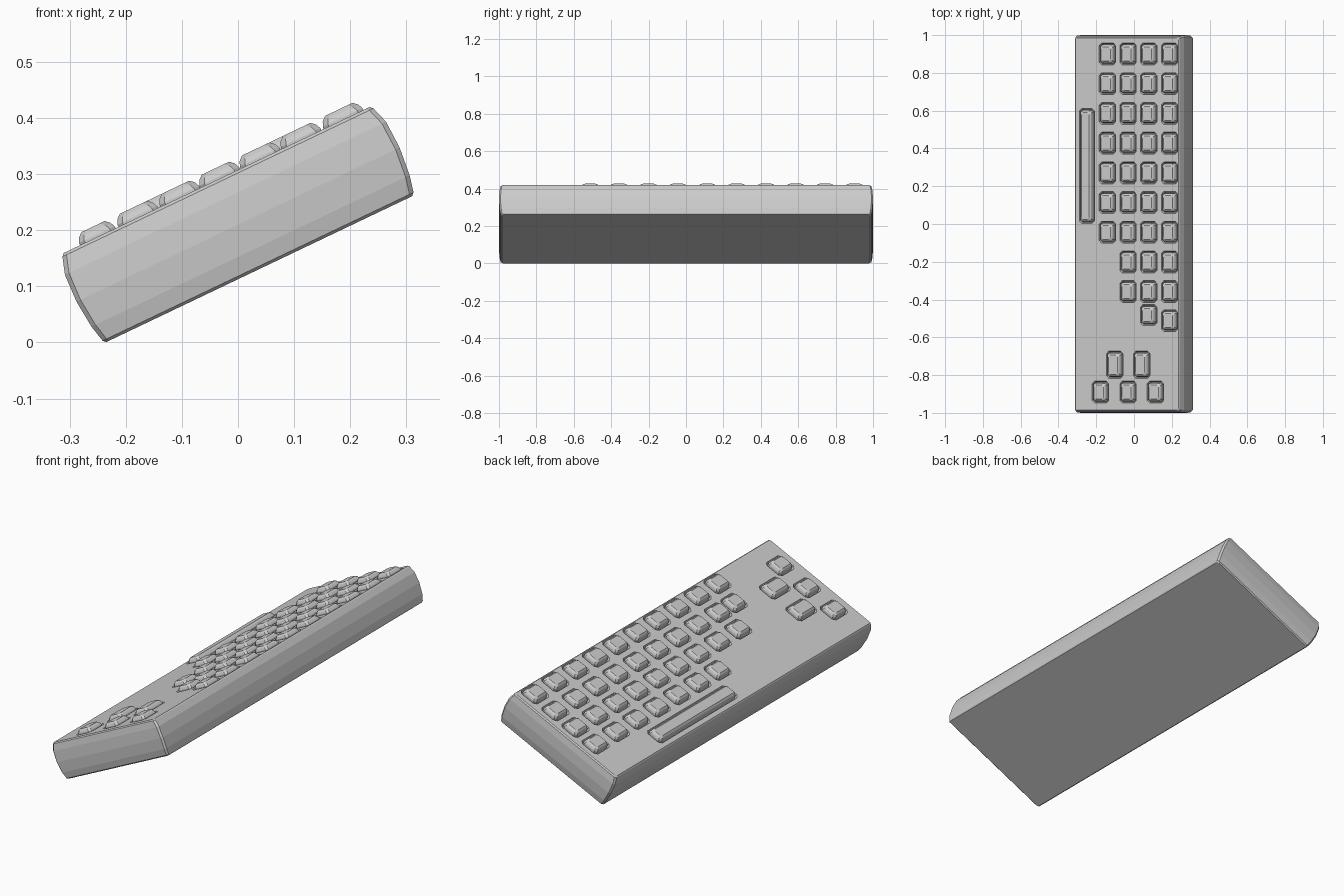
import bpy, bmesh, math
from mathutils import Matrix, Vector

if "Cube" in bpy.data.objects:
    bpy.data.objects.remove(bpy.data.objects["Cube"])

TILT = math.radians(25.5)
# everything is modelled flat (u, y, w) and then tilted about y
FRAME = Matrix.Translation((0, 0, 0.21)) @ Matrix.Rotation(-TILT, 4, 'Y')

grey = bpy.data.materials.new("plain_grey")
grey.diffuse_color = (0.6, 0.6, 0.6, 1)
grey.use_nodes = True
grey.node_tree.nodes["Principled BSDF"].inputs["Base Color"].default_value = grey.diffuse_color


def loft(bm, cu, cy, sections, chamfer):
    """Stack chamfered rectangles given as (height, half width, half length)."""
    rings = []
    for w, hu, hy in sections:
        c = chamfer
        pts = [(hu, -hy + c), (hu, hy - c), (hu - c, hy), (-hu + c, hy),
               (-hu, hy - c), (-hu, -hy + c), (-hu + c, -hy), (hu - c, -hy)]
        rings.append([bm.verts.new(FRAME @ Vector((cu + a, cy + b, w))) for a, b in pts])
    for lo, hi in zip(rings, rings[1:]):
        for i in range(8):
            j = (i + 1) % 8
            bm.faces.new((lo[i], lo[j], hi[j], hi[i]))
    bm.faces.new(rings[0][::-1])
    bm.faces.new(rings[-1])


def finish(name, bm):
    bmesh.ops.recalc_face_normals(bm, faces=bm.faces)
    me = bpy.data.meshes.new(name)
    bm.to_mesh(me)
    bm.free()
    me.materials.append(grey)
    ob = bpy.data.objects.new(name, me)
    bpy.context.collection.objects.link(ob)
    return ob


def to_u(x):
    """Position along the sloping top for a given x in plan."""
    return (x + 0.1 * math.sin(TILT)) / math.cos(TILT)


# key layout: (x, y, half width, half length) of each socket
cols = [-0.146, -0.037, 0.072, 0.183]
main = []
for r in range(9):
    y = 0.90 - 0.1573 * r
    for x in (cols if r < 7 else cols[1:]):
        main.append((x, y, 0.049, 0.059))
main += [(0.072, -0.482, 0.049, 0.056), (0.183, -0.512, 0.049, 0.059)]
cluster = [(x, -0.745, 0.049, 0.073) for x in (-0.108, 0.035)]
cluster += [(x, -0.89, 0.049, 0.059) for x in (-0.183, -0.037, 0.108)]
space = [(-0.255, 0.307, 0.045, 0.305)]

# case with bulging sides
bm = bmesh.new()
loft(bm, 0, 0, [(-0.088, 0.302, 0.985), (-0.083, 0.307, 0.991),
                (-0.052, 0.314, 0.997), (0.0, 0.319, 1.0),
                (0.052, 0.317, 0.997), (0.083, 0.307, 0.991),
                (0.088, 0.302, 0.985)], 0.008)
case = finish("case", bm)

# sockets cut around the keys
bm = bmesh.new()
for x, y, hu, hy in main + cluster + space:
    loft(bm, to_u(x), y, [(0.068, hu - 0.006, hy - 0.006),
                          (0.092, hu, hy)], 0.014)
cutter = finish("socket_cutter", bm)
cutter.hide_render = True
cutter.hide_viewport = True
cutter.display_type = 'WIRE'
mod = case.modifiers.new("sockets", 'BOOLEAN')
mod.operation = 'DIFFERENCE'
mod.solver = 'EXACT'
mod.object = cutter

# keys: chamfered caps standing in the sockets
for name, keys in (("main_keys", main), ("cluster_keys", cluster), ("space_bar", space)):
    bm = bmesh.new()
    for x, y, hu, hy in keys:
        loft(bm, to_u(x), y, [(0.064, hu - 0.009, hy - 0.009),
                              (0.092, hu - 0.010, hy - 0.010),
                              (0.101, hu - 0.014, hy - 0.014),
                              (0.108, hu - 0.022, hy - 0.022)], 0.010)
    finish(name, bm)
